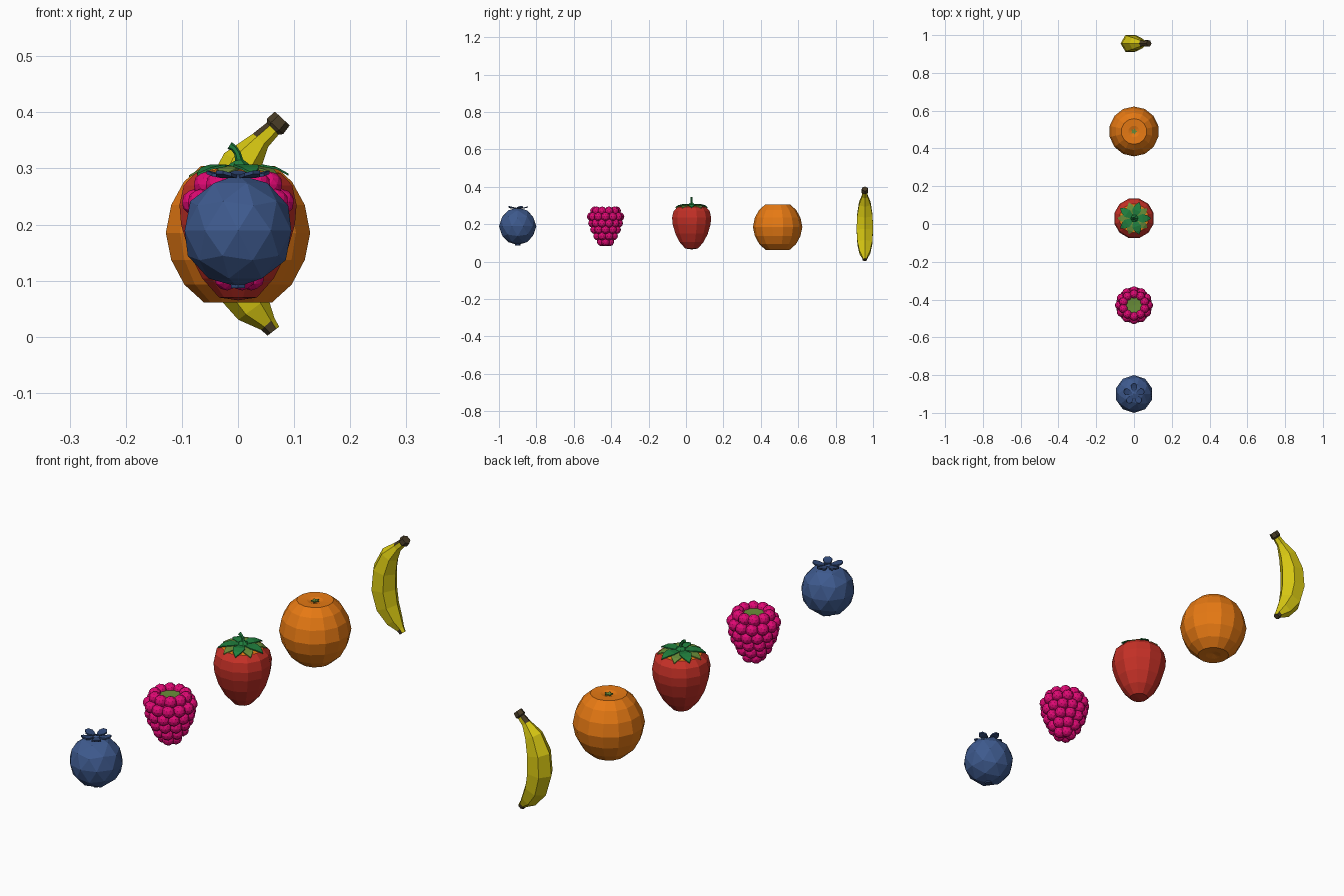
import bpy, bmesh, math
from mathutils import Vector, Matrix

if "Cube" in bpy.data.objects:
    bpy.data.objects.remove(bpy.data.objects["Cube"])


def mat(name, r, g, b):
    m = bpy.data.materials.new(name)
    lin = [((c / 255 + 0.055) / 1.055) ** 2.4 for c in (r, g, b)]
    m.diffuse_color = (*lin, 1)
    m.use_nodes = True
    m.node_tree.nodes["Principled BSDF"].inputs["Base Color"].default_value = m.diffuse_color
    return m


BLUE = mat("blueberry blue", 62, 90, 142)
NAVY = mat("crown blue", 48, 72, 118)
PINK = mat("raspberry pink", 222, 8, 115)
RED = mat("strawberry red", 196, 48, 38)
ORANGE = mat("orange peel", 235, 124, 20)
YELLOW = mat("banana yellow", 216, 200, 18)
BROWN = mat("stalk brown", 72, 60, 38)
GREEN = mat("leaf green", 32, 128, 62)
OLIVE = mat("olive green", 104, 140, 56)


def finish(bm, name, loc, mats, rule=None):
    """Turn a bmesh into an object; rule picks a material index per face."""
    bmesh.ops.remove_doubles(bm, verts=bm.verts, dist=1e-5)
    bmesh.ops.recalc_face_normals(bm, faces=bm.faces)
    if rule:
        for f in bm.faces:
            f.material_index = rule(f.calc_center_median())
    me = bpy.data.meshes.new(name)
    bm.to_mesh(me)
    bm.free()
    for m in mats:
        me.materials.append(m)
    ob = bpy.data.objects.new(name, me)
    ob.location = loc
    bpy.context.collection.objects.link(ob)
    return ob


def bridge(bm, rings):
    n = len(rings[0])
    for a, b in zip(rings, rings[1:]):
        for i in range(n):
            j = (i + 1) % n
            bm.faces.new((a[i], a[j], b[j], b[i]))
    bm.faces.new(rings[0])
    bm.faces.new(rings[-1])


def lathe(name, profile, n, y, mats, rule=None, phase=0.5):
    """Spin (radius, z) pairs, listed bottom to top, around the z axis."""
    bm = bmesh.new()
    rings = []
    for r, z in profile:
        angs = [math.tau * (i + phase) / n for i in range(n)]
        rings.append([bm.verts.new((r * math.cos(a), r * math.sin(a), z)) for a in angs])
    bridge(bm, rings)
    return finish(bm, name, (0, y, 0), mats, rule)


def loft(name, path, n, y, mats, rule=None):
    """Sweep an n-gon along (x, z, radius) points in the xz plane."""
    bm = bmesh.new()
    pts = [Vector((x, 0, z)) for x, z, r in path]
    rings = []
    for i, p in enumerate(pts):
        t = (pts[min(i + 1, len(pts) - 1)] - pts[max(i - 1, 0)]).normalized()
        side = Vector((t.z, 0, -t.x))
        ring = []
        for k in range(n):
            a = math.tau * k / n
            ring.append(bm.verts.new(p + path[i][2] * (side * math.cos(a) + Vector((0, math.sin(a), 0)))))
        rings.append(ring)
    bridge(bm, rings)
    return finish(bm, name, (0, y, 0), mats, rule)


def leaves(name, outline, count, y, material, phase=0.0, thick=0.004):
    """Radial leaves from (radius, half width, z) stations."""
    bm = bmesh.new()
    for k in range(count):
        rot = Matrix.Rotation(math.tau * (k + phase) / count, 3, 'Z')
        rings = []
        for r, w, z in outline:
            rings.append([bm.verts.new(rot @ Vector(c)) for c in
                          ((r, -w, z), (r, w, z), (r, w, z - thick), (r, -w, z - thick))])
        bridge(bm, rings)
    return finish(bm, name, (0, y, 0), [material])


# Blueberry: faceted ball, flared crown and stalk scar
bm = bmesh.new()
bmesh.ops.create_icosphere(bm, subdivisions=2, radius=0.1)
finish(bm, "blueberry_body", (0, -0.9, 0.189), [BLUE])
leaves("blueberry_crown", [(0.012, 0.006, 0.289), (0.028, 0.014, 0.289),
                           (0.043, 0.017, 0.292), (0.056, 0.008, 0.296)],
       5, -0.9, NAVY, phase=0.25, thick=0.006)
lathe("blueberry_scar", [(0.014, 0.087), (0.014, 0.095)], 6, -0.9, [NAVY])

# Raspberry: rows of small beads over a core with a green hollow top
bm = bmesh.new()
rows = [(0.106, 0.024, 5), (0.137, 0.046, 8), (0.171, 0.062, 10),
        (0.205, 0.072, 12), (0.24, 0.077, 12), (0.271, 0.059, 10)]
for i, (z, r, n) in enumerate(rows):
    for k in range(n):
        a = math.tau * (k + 0.5 * (i % 2)) / n
        bmesh.ops.create_icosphere(bm, subdivisions=2, radius=0.0235, matrix=Matrix.Translation(
            (r * math.cos(a), r * math.sin(a), z)))
finish(bm, "raspberry_beads", (0, -0.43, 0), [PINK])
lathe("raspberry_core", [(0.015, 0.092), (0.045, 0.14), (0.066, 0.2), (0.07, 0.24), (0.052, 0.27),
                         (0.04, 0.274), (0, 0.272)],
      12, -0.43, [PINK, OLIVE], lambda c: int(c.z > 0.27))

# Strawberry: tapered body, two layers of leaves, bent stalk
lathe("strawberry_body", [(0, 0.065), (0.035, 0.07), (0.066, 0.104), (0.09, 0.15), (0.105, 0.2),
                          (0.108, 0.235), (0.1, 0.27), (0.078, 0.292), (0.04, 0.298), (0, 0.297)],
      12, 0.03, [RED, ORANGE], lambda c: int(c.z > 0.293))
shape = [(0.008, 0.008, 0.303), (0.045, 0.023, 0.307), (0.07, 0.016, 0.302), (0.09, 0.001, 0.291)]
leaves("strawberry_leaves_upper", shape, 5, 0.03, GREEN)
leaves("strawberry_leaves_lower", [(r * 0.97, w, z - 0.003) for r, w, z in shape],
       5, 0.03, OLIVE, phase=0.5)
loft("strawberry_stalk", [(0.002, 0.3, 0.024), (0.002, 0.309, 0.016), (0.002, 0.315, 0.007),
                          (-0.001, 0.327, 0.006), (-0.007, 0.336, 0.006), (-0.015, 0.341, 0.007)],
     6, 0.03, [GREEN])

# Orange: squashed faceted ball with dimples and a small green button
lathe("orange_body", [(0, 0.068), (0.03, 0.062), (0.062, 0.061), (0.098, 0.093), (0.122, 0.137),
                      (0.132, 0.185), (0.122, 0.235), (0.099, 0.276), (0.068, 0.304),
                      (0.03, 0.302), (0.012, 0.296), (0, 0.295)],
      14, 0.49, [ORANGE])
leaves("orange_button", [(0.001, 0.003, 0.302), (0.008, 0.005, 0.302), (0.016, 0.001, 0.303)],
       5, 0.49, OLIVE)

# Banana: six-sided curved loft with brown ends
loft("banana", [(0.063, 0.010, 0.013), (0.053, 0.023, 0.016), (0.027, 0.05, 0.033),
                (-0.004, 0.1, 0.046), (-0.02, 0.17, 0.051), (-0.016, 0.245, 0.048),
                (0.007, 0.31, 0.036), (0.04, 0.35, 0.018), (0.062, 0.371, 0.015),
                (0.066, 0.375, 0.02), (0.079, 0.389, 0.018)],
     6, 0.956, [YELLOW, BROWN], lambda c: int(c.z > 0.362 or c.z < 0.022))
